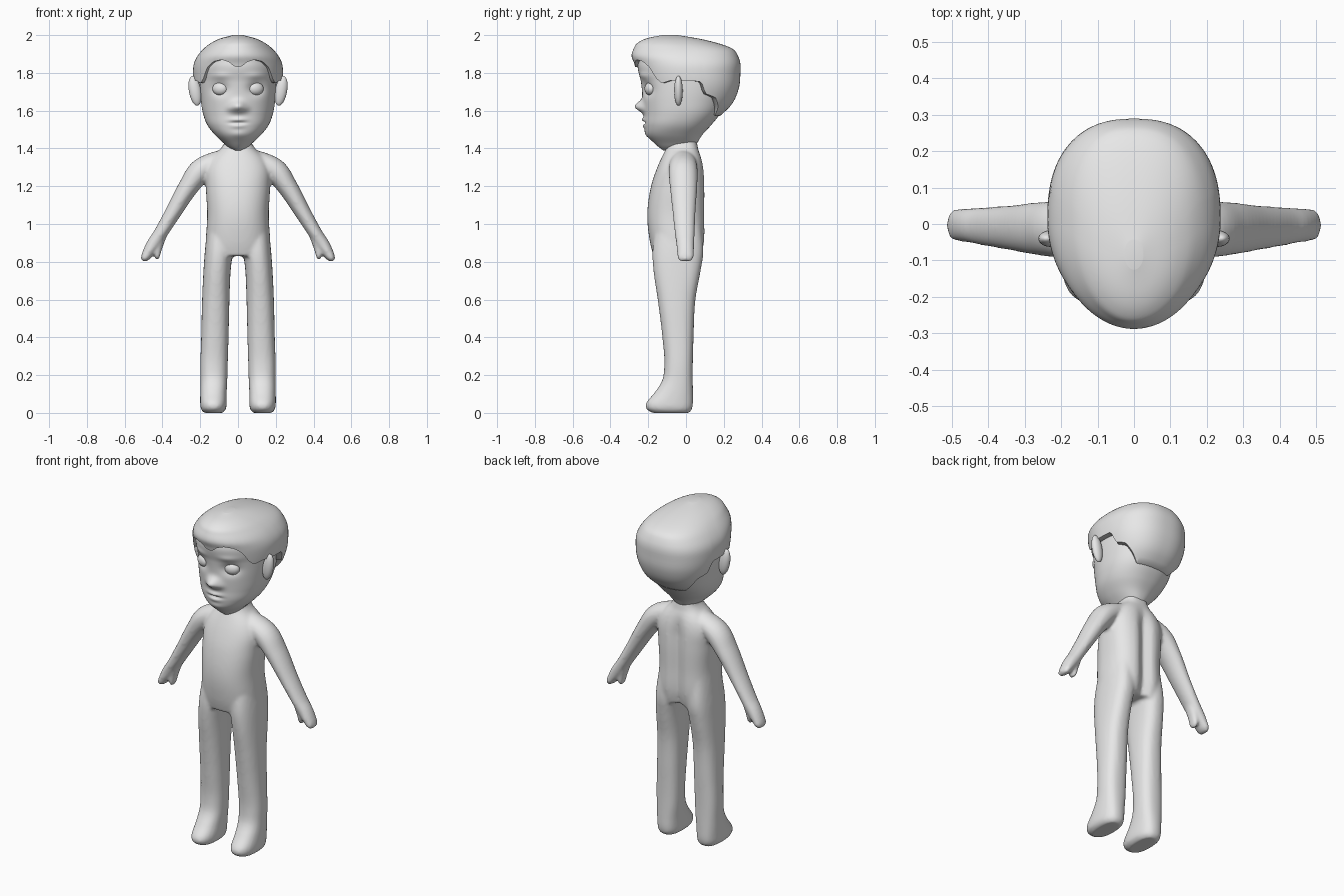
import bpy, bmesh, math
from mathutils import Vector

if "Cube" in bpy.data.objects:
    bpy.data.objects.remove(bpy.data.objects["Cube"])

grey = bpy.data.materials.new("plain_grey")
grey.diffuse_color = (0.8, 0.8, 0.8, 1)
grey.use_nodes = True
grey.node_tree.nodes["Principled BSDF"].inputs["Base Color"].default_value = grey.diffuse_color


def interp(table, t, smooth=True):
    """Values of a table of (t, a, b, ...) rows, sorted by t, at t."""
    n = len(table)
    i = 0
    while i < n - 2 and t > table[i + 1][0]:
        i += 1

    def slope(j, k):
        j = max(0, min(n - 2, j))
        return (table[j + 1][k] - table[j][k]) / (table[j + 1][0] - table[j][0])

    h = table[i + 1][0] - table[i][0]
    u = max(0, min(1, (t - table[i][0]) / h))
    out = []
    for k in range(1, len(table[0])):
        p, q = table[i][k], table[i + 1][k]
        if smooth:
            m0 = (slope(i - 1, k) + slope(i, k)) / 2 * h
            m1 = (slope(i, k) + slope(i + 1, k)) / 2 * h
            out.append((2*u**3 - 3*u*u + 1)*p + (u**3 - 2*u*u + u)*m0
                       + (3*u*u - 2*u**3)*q + (u**3 - u*u)*m1)
        else:
            out.append(p + (q - p) * u)
    return out


def spow(v, n):
    return math.copysign(abs(v) ** (2 / n), v)


def outline(a, z, hw, yf, yb, nf=2.1, nb=2.4, cx=0):
    """Point at angle a (0 = front) of a rounded section."""
    n = nf if math.cos(a) > 0 else nb
    mid, hy = (yf + yb) / 2, (yb - yf) / 2
    return Vector((cx + hw * spow(math.sin(a), n), mid - hy * spow(math.cos(a), n), z))


def loft(bm, rings):
    rows = [[bm.verts.new(p) for p in r] for r in rings]
    n = len(rows[0])
    for r, s in zip(rows, rows[1:]):
        for i in range(n):
            bm.faces.new((r[i], r[(i + 1) % n], s[(i + 1) % n], s[i]))
    bm.faces.new(rows[0])
    bm.faces.new(rows[-1])


def finish(name, bm):
    bmesh.ops.recalc_face_normals(bm, faces=bm.faces)
    me = bpy.data.meshes.new(name)
    bm.to_mesh(me)
    bm.free()
    me.materials.append(grey)
    for p in me.polygons:
        p.use_smooth = True
    ob = bpy.data.objects.new(name, me)
    bpy.context.collection.objects.link(ob)
    return ob


def angles(n):
    return [2 * math.pi * i / n for i in range(n)]


def steps(a, b, n):
    return [a + (b - a) * i / n for i in range(n + 1)]


# Body: torso, legs and arms merged into one skin
bm = bmesh.new()
torso = [(.83, .165, -.172, .085), (.9, .17, -.19, .10), (1.05, .163, -.205, .102),
         (1.2, .17, -.185, .102), (1.30, .168, -.152, .095), (1.36, .135, -.125, .08),
         (1.39, .10, -.11, .066), (1.42, .076, -.097, .06), (1.47, .07, -.08, .05)]
rings = []
for z in steps(.83, 1.47, 26):
    ring = [outline(a, z, *interp(torso, z), 2.3, 2.7) for a in angles(64)]
    depth = .03 * max(0, min(1, (1.38 - z) / .12))
    for p in ring:                      # groove down the back
        if p.y > 0:
            p.y -= depth * math.exp(-(p.x / .035) ** 2)
    rings.append(ring)
loft(bm, rings)

leg = [(0, .05, -.18, .018, .13), (.02, .067, -.21, .032, .13), (.05, .07, -.213, .037, .13),
       (.1, .07, -.172, .037, .13), (.17, .071, -.127, .036, .128), (.25, .0725, -.115, .036, .127),
       (.4, .0725, -.125, .04, .1225), (.6, .0725, -.15, .05, .1175), (.75, .072, -.172, .077, .111),
       (.85, .074, -.178, .092, .102), (1, .07, -.16, .08, .09)]
# parameter, x, z, thickness, depth, y
arm = [(0, .05, 1.36, .04, .05, -.015), (.1, .13, 1.325, .055, .07, -.015),
       (.2, .2, 1.28, .063, .077, -.015), (.32, .26, 1.2, .054, .073, -.013),
       (.55, .35, 1.05, .042, .06, -.01), (.72, .42, .935, .036, .052, -.006),
       (.8, .447, .895, .036, .048, -.004), (.9, .476, .848, .03, .045, -.003),
       (.97, .496, .814, .02, .04, -.003), (1, .5, .802, .009, .025, -.003)]
thumb = [(0, .395, .95, .022, .035, -.006), (.5, .42, .87, .018, .033, -.005),
         (.9, .428, .82, .011, .025, -.005), (1, .429, .808, .005, .012, -.005)]


def limb(bm, table, side, count):
    rings = []
    for t in steps(0, 1, count):
        x, z, r, d, y = interp(table, t)
        e = interp(table, min(1, t + .01))
        s = interp(table, max(0, t - .01))
        dx, dz = e[0] - s[0], e[1] - s[1]
        k = math.hypot(dx, dz)
        nx, nz = -dz / k, dx / k
        rings.append([Vector((side * (x + nx * r * math.cos(a)), y + d * math.sin(a),
                              z + nz * r * math.cos(a))) for a in angles(24)])
    loft(bm, rings)


for side in (-1, 1):
    rings = []
    for z in [0, .008] + steps(.02, 1, 50):
        hw, yf, yb, cx = interp(leg, z)
        rings.append([outline(a, z, hw, yf, yb, 2.3, 2.5, side * cx) for a in angles(32)])
    loft(bm, rings)
    limb(bm, arm, side, 40)
    limb(bm, thumb, side, 14)
body = finish("body", bm)
m = body.modifiers.new("merge", 'REMESH')
m.mode = 'VOXEL'
m.voxel_size = .0095
m.use_smooth_shade = True
m = body.modifiers.new("soften", 'SMOOTH')
m.factor = .5
m.iterations = 6

# Head with nose, lips, chin, brows and eye sockets pushed out or in
head = [(1.39, .025, -.12, .02), (1.40, .045, -.135, .04), (1.43, .078, -.17, .06),
        (1.47, .12, -.207, .085), (1.52, .16, -.22, .13), (1.58, .184, -.222, .178),
        (1.65, .196, -.228, .21), (1.75, .203, -.238, .24), (1.85, .2, -.255, .25),
        (1.92, .16, -.22, .19), (1.95, .09, -.15, .09)]
# x, z, x spread, z spread, push
bumps = [(0, 1.622, .036, .03, .046), (0, 1.552, .04, .012, .012), (0, 1.536, .035, .006, -.014),
         (0, 1.518, .035, .012, .008), (0, 1.475, .04, .02, .006)]
for s in (-1, 1):
    bumps += [(s * .095, 1.715, .04, .033, -.024), (s * .095, 1.785, .05, .018, .007),
              (s * .04, 1.61, .02, .018, .008)]
bm = bmesh.new()
rings = []
for z in steps(1.39, 1.95, 90):
    ring = [outline(a, z, *interp(head, z), 2.15, 2.3) for a in angles(96)]
    for p in ring:
        if p.y < -.06:
            p.y -= sum(k * math.exp(-((p.x - x) / sx) ** 2 - ((p.z - zz) / sz) ** 2)
                       for x, zz, sx, sz, k in bumps)
    rings.append(ring)
loft(bm, rings)
finish("head", bm)

# Hair: cap that ends at a wavy hairline
hair = [(1.57, .17, -.2, .178), (1.63, .2, -.22, .24), (1.72, .23, -.245, .28),
        (1.8, .238, -.262, .288), (1.85, .233, -.274, .288), (1.89, .214, -.288, .275),
        (1.93, .18, -.276, .243), (1.96, .14, -.255, .16), (1.985, .085, -.2, .05),
        (2.0, .025, -.125, -.045)]
hairline = [(0, 1.83), (.1, 1.837), (.21, 1.858), (.4, 1.87), (.6, 1.86), (.75, 1.83), (.88, 1.77),
            (1.0, 1.745), (1.2, 1.76), (1.75, 1.755), (1.84, 1.69), (2.1, 1.67), (2.2, 1.645),
            (2.4, 1.6), (2.52, 1.575), (3.15, 1.572)]
cols = angles(128)
low = [interp(hairline, min(a, 2 * math.pi - a), False)[0] for a in cols]
rings = [[outline(a, z, *(v * .84 for v in interp(hair, z)), 2, 2.4) for a, z in zip(cols, low)]]
for t in steps(0, 1, 28):
    k = math.sin(t * math.pi / 2)
    ring = []
    for a, z0 in zip(cols, low):
        z = z0 + (2.0 - z0) * k
        hw, yf, yb = interp(hair, z)
        ring.append(outline(a, z, hw, yf, yb, 2, 2.4))
    rings.append(ring)
bm = bmesh.new()
loft(bm, rings)
finish("hair", bm)
bpy.context.view_layer.objects.active = bpy.data.objects["hair"]
bpy.data.objects["hair"].select_set(True)
bpy.ops.object.shade_smooth_by_angle(angle=math.radians(50))


# Eyes and ears
def ellipsoid(name, loc, radii, rot):
    bm = bmesh.new()
    bmesh.ops.create_uvsphere(bm, u_segments=24, v_segments=16, radius=1)
    bmesh.ops.scale(bm, vec=radii, verts=bm.verts)
    ob = finish(name, bm)
    ob.location, ob.rotation_euler = loc, rot


for s, tag in ((-1, "right"), (1, "left")):
    ellipsoid(tag + "_eye", (s * .095, -.191, 1.716), (.042, .026, .034), (0, 0, s * .35))
    ellipsoid(tag + "_ear", (s * .228, -.04, 1.705), (.032, .023, .08), (0, s * .18, 0))
